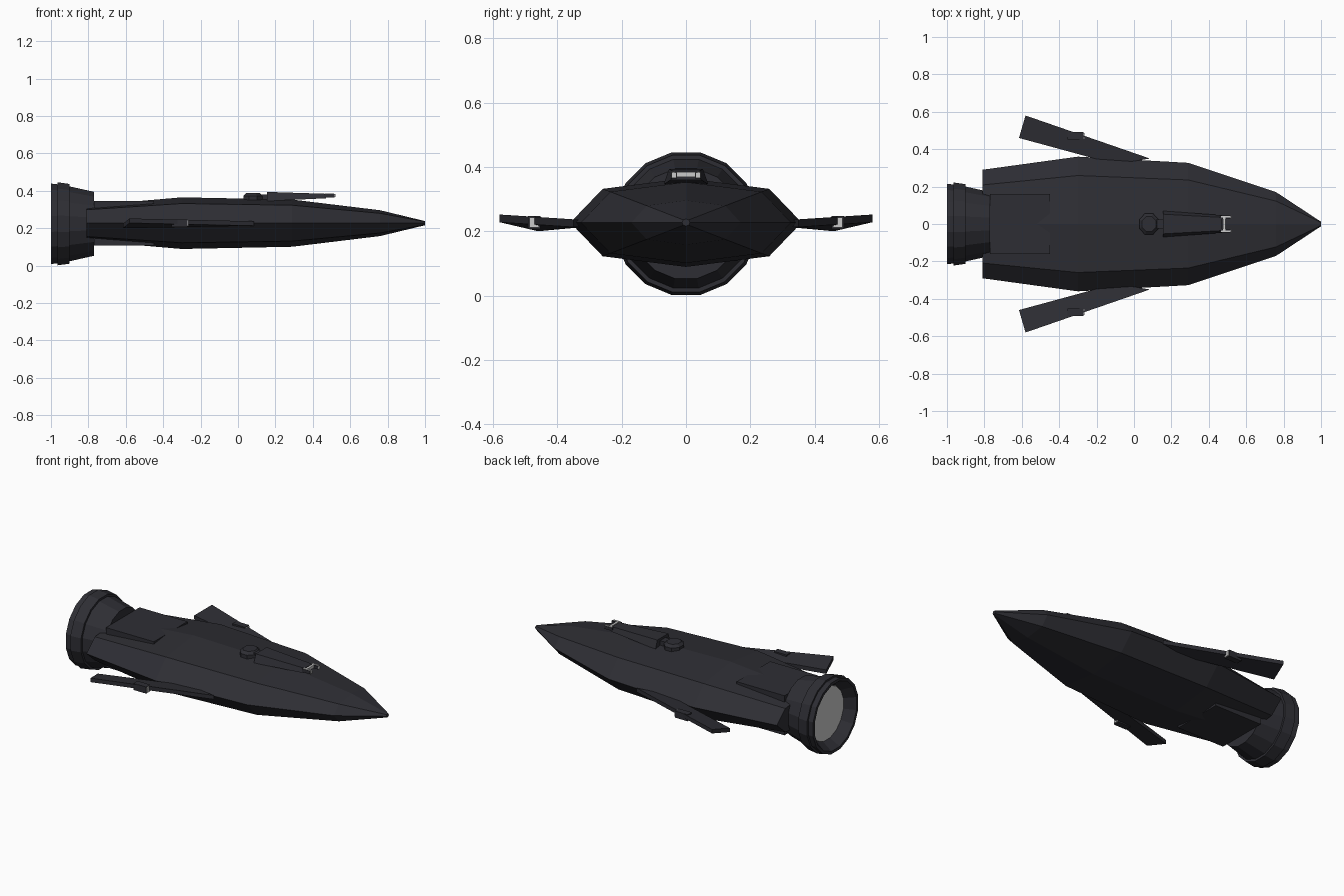
import bpy, bmesh, math

if "Cube" in bpy.data.objects:
    bpy.data.objects.remove(bpy.data.objects["Cube"])

def material(name, rgb):
    m = bpy.data.materials.new(name)
    m.diffuse_color = (*rgb, 1)
    m.use_nodes = True
    m.node_tree.nodes["Principled BSDF"].inputs["Base Color"].default_value = m.diffuse_color
    return m

DARK = material("dark hull", (0.027, 0.027, 0.034))
LIGHT = material("light grey", (0.6, 0.6, 0.6))
ZC = 0.2235  # height of the long axis

def make(name, verts, faces, mat):
    bm = bmesh.new()
    vs = [bm.verts.new(v) for v in verts]
    for f in faces:
        bm.faces.new([vs[i] for i in f])
    bmesh.ops.recalc_face_normals(bm, faces=bm.faces)
    me = bpy.data.meshes.new(name)
    bm.to_mesh(me)
    bm.free()
    me.materials.append(mat)
    ob = bpy.data.objects.new(name, me)
    bpy.context.collection.objects.link(ob)
    return ob

def loft(name, rings, mat, caps=True, closed=False):
    """Skin between rings of equal point count."""
    n, k = len(rings[0]), len(rings)
    verts = [p for r in rings for p in r]
    faces = [(i*n+j, i*n+(j+1) % n, (i+1) % k*n+(j+1) % n, (i+1) % k*n+j)
             for i in range(k if closed else k-1) for j in range(n)]
    if caps and not closed:
        faces += [tuple(range(n)), tuple(range((k-1)*n, k*n))]
    return make(name, verts, faces, mat)

def box(name, x, y, z, mat):
    return loft(name, [[(a, y[0], z[0]), (a, y[1], z[0]), (a, y[1], z[1]), (a, y[0], z[1])]
                       for a in x], mat)

def circle(x, r, n=16):
    r /= math.cos(math.pi/n)
    return [(x, r*math.sin(2*math.pi*(i+.5)/n), ZC + r*math.cos(2*math.pi*(i+.5)/n))
            for i in range(n)]

# Hull: eight-sided section scaled along the length
section = [(1, 0), (.72, .76), (0, 1), (-.72, .76), (-1, 0), (-.72, -.76), (0, -1), (-.72+1.44, -.76)]
stations = [(-.81, .29, .094), (-.3, .36, .138), (.29, .327, .126), (.76, .17, .069), (1, .012, .011)]
loft("hull", [[(x, w*a, .227 + h*b) for a, b in section] for x, w, h in stations], DARK)

# Fairing block in front of the engine
box("engine_fairing", (-.77, -.45), (-.16, .16), (.107, .346), DARK)

# Engine bell with recessed glow disc and outer band
loft("engine_bell", [circle(x, r) for x, r in
     [(-.77, .171), (-.9, .2), (-.9, .204), (-1, .215), (-1, .198), (-.94, .16), (-.93, .158)]], DARK)
loft("engine_disc", [circle(-.938, .157), circle(-.942, .157)], LIGHT)
loft("engine_band", [circle(x, r) for x, r in
     [(-.9, .213), (-.965, .222), (-.965, .208), (-.9, .203)]], DARK, closed=True)

# Wings and wing guns, one set per side
for side, s in (("left", 1), ("right", -1)):
    plan = [(.085, .35, .225), (-.58, .58, .24), (-.615, .46, .212), (-.1, .32, .225)]
    loft(side + "_wing", [[(x, s*y, z+d) for x, y, z in plan] for d in (-.012, .012)], DARK)
    box(side + "_wing_gun", (-.355, -.27), (s*.453, s*.491), (.207, .247), DARK)
    box(side + "_gun_muzzle", (-.27, -.264), (s*.457, s*.487), (.212, .243), LIGHT)

# Top turret: tapered housing, rear dome, forked muzzle
loft("turret_housing", [[(x, -w, z0), (x, w, z0), (x, .75*w, z1), (x, -.75*w, z1)] for x, w, z0, z1 in
     [(.155, .07, .345, .394), (.47, .047, .36, .384)]], DARK)
loft("turret_dome", [[(.08 + r*math.cos(math.pi*(i+.5)/4), 1.1*r*math.sin(math.pi*(i+.5)/4), z)
     for i in range(8)] for r, z in [(.056, .34), (.056, .372), (.04, .387)]], DARK)
box("turret_neck", (.1, .16), (-.025, .025), (.35, .38), DARK)
for side, s in (("left", 1), ("right", -1)):
    box(side + "_turret_prong", (.46, .515), (s*.028, s*.046), (.364, .383), DARK)
    box(side + "_prong_tip", (.515, .52), (s*.03, s*.045), (.366, .382), LIGHT)
    box(side + "_prong_plate", (.465, .513), (s*.034, s*.044), (.383, .386), LIGHT)
box("turret_crossbar", (.475, .488), (-.034, .034), (.368, .385), LIGHT)
